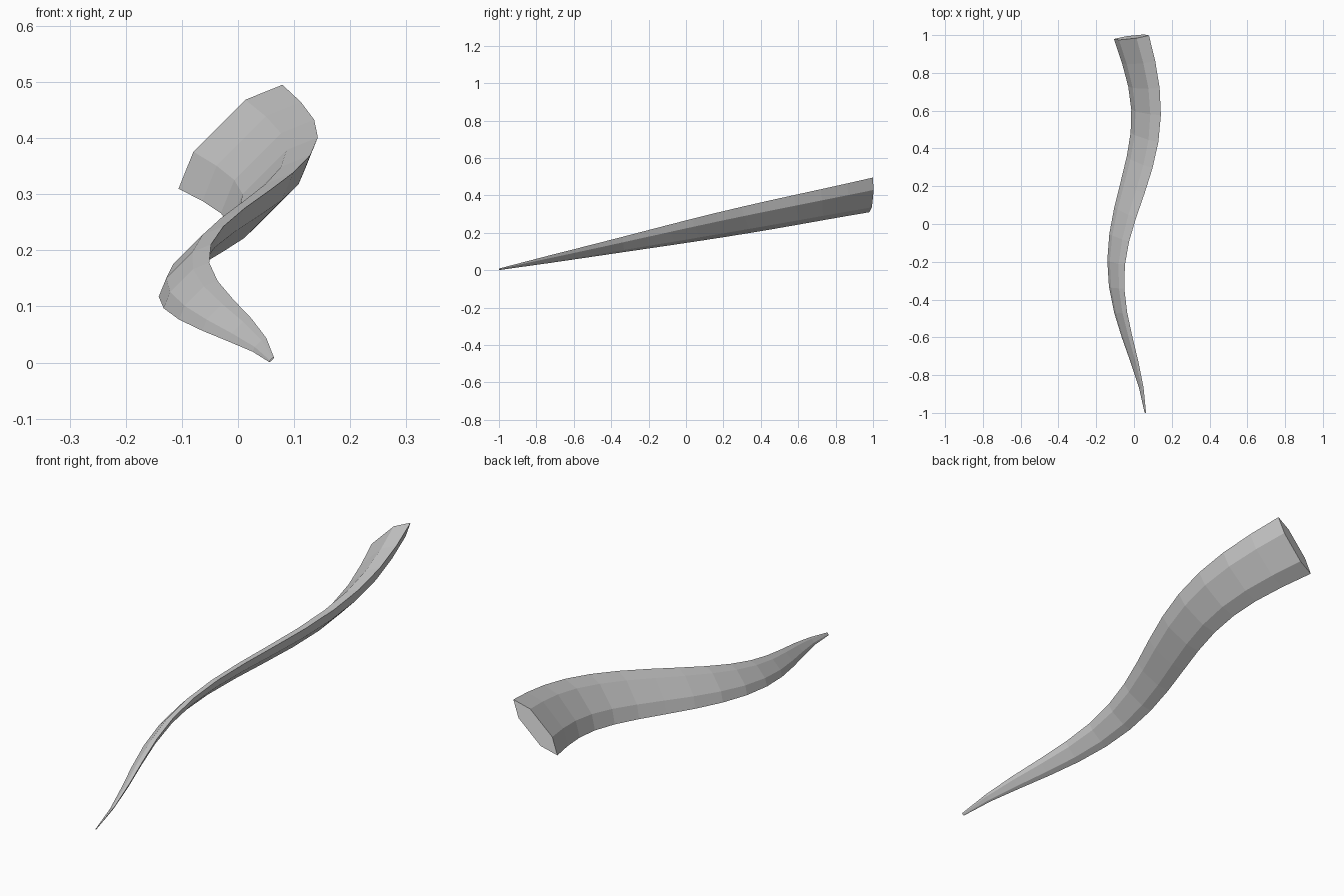
import bpy, bmesh, math
from mathutils import Vector

cube = bpy.data.objects.get("Cube")
if cube:
    bpy.data.objects.remove(cube, do_unlink=True)

# Single bone-grey colour
mat = bpy.data.materials.new("grey")
mat.use_nodes = True
colour = (0.6, 0.6, 0.6, 1)
mat.diffuse_color = colour
mat.node_tree.nodes["Principled BSDF"].inputs["Base Color"].default_value = colour

STEPS, SIDES = 15, 6
LONG, FLAT = 0.131, 0.245      # section radius at the base, flattening ratio


def centre(i):
    """Wavy spine, rising steadily from tip to base."""
    t = i / STEPS
    return Vector((-0.016 + 0.08 * math.sin(0.5 * (i - 8.78)),
                   -0.999 + 1.988 * t,
                   0.005 + 0.3975 * t))


def ring(bm, i):
    """Flattened hexagon, long axis on the diagonal, square to the spine."""
    c = centre(i)
    d = centre(i + 0.01) - centre(i - 0.01)
    r = LONG * max((i / STEPS) ** 0.75, 0.045)
    verts = []
    for k in range(SIDES):
        a = math.tau * k / SIDES
        along, across = r * math.cos(a), r * FLAT * math.sin(a)
        x, z = (along - across) / math.sqrt(2), (along + across) / math.sqrt(2)
        y = -(d.x * x + d.z * z) / d.y
        verts.append(bm.verts.new(c + Vector((x, y, z))))
    return verts


# Curved tapering horn with flat caps
bm = bmesh.new()
rings = [ring(bm, i) for i in range(STEPS + 1)]
for a, b in zip(rings, rings[1:]):
    for k in range(SIDES):
        n = (k + 1) % SIDES
        bm.faces.new((a[k], a[n], b[n], b[k]))
bm.faces.new(rings[0])
bm.faces.new(rings[-1])
bmesh.ops.recalc_face_normals(bm, faces=bm.faces)

mesh = bpy.data.meshes.new("horn")
bm.to_mesh(mesh)
bm.free()
mesh.materials.append(mat)
horn = bpy.data.objects.new("horn", mesh)
bpy.context.collection.objects.link(horn)
